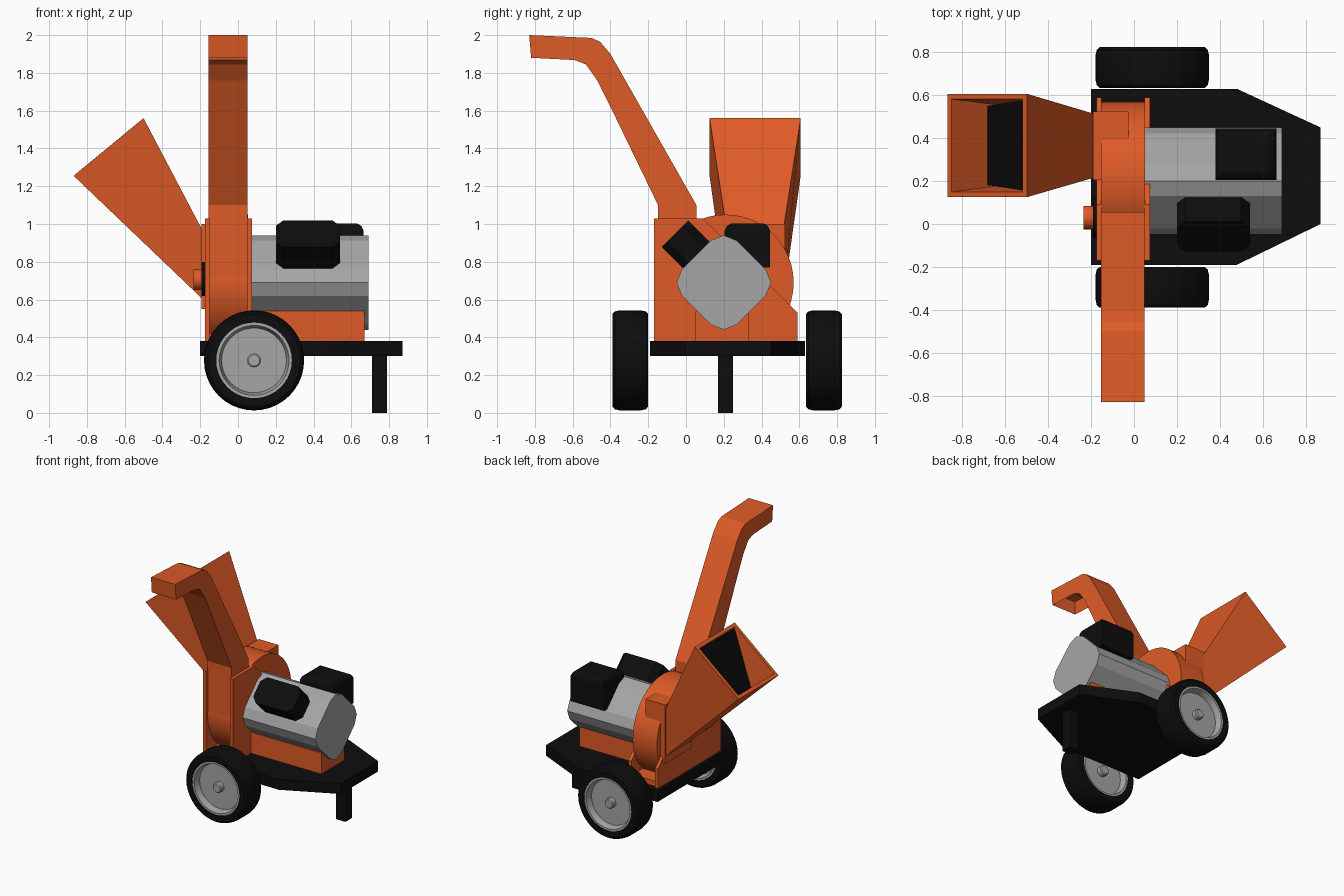
import bpy, bmesh, math
from mathutils import Matrix, Vector

cube = bpy.data.objects.get("Cube")
if cube:
    bpy.data.objects.remove(cube, do_unlink=True)


def material(name, rgb):
    m = bpy.data.materials.new(name)
    m.use_nodes = True
    m.diffuse_color = (*rgb, 1)
    m.node_tree.nodes["Principled BSDF"].inputs["Base Color"].default_value = (*rgb, 1)
    return m


ORANGE = material("orange paint", (0.74, 0.105, 0.02))
BLACK = material("black rubber", (0.004, 0.004, 0.004))
GREY = material("grey metal", (0.38, 0.38, 0.38))


def finish(name, bm, mat, smooth=False):
    bmesh.ops.recalc_face_normals(bm, faces=bm.faces)
    mesh = bpy.data.meshes.new(name)
    bm.to_mesh(mesh)
    bm.free()
    mesh.materials.append(mat)
    ob = bpy.data.objects.new(name, mesh)
    bpy.context.collection.objects.link(ob)
    if smooth:
        bpy.ops.object.select_all(action="DESELECT")
        ob.select_set(True)
        bpy.context.view_layer.objects.active = ob
        bpy.ops.object.shade_smooth_by_angle(angle=math.radians(25))
    return ob


def loft(bm, loops, closed=False, caps=True):
    """Skin a list of equal loops of points; closed joins the last to the first."""
    rows = [[bm.verts.new(p) for p in loop] for loop in loops]
    n = len(rows[0])
    pairs = list(zip(rows, rows[1:])) + ([(rows[-1], rows[0])] if closed else [])
    for a, b in pairs:
        for i in range(n):
            j = (i + 1) % n
            bm.faces.new((a[i], a[j], b[j], b[i]))
    if caps and not closed:
        bm.faces.new(rows[0])
        bm.faces.new(rows[-1])


def prism_x(name, profile, x0, x1, mat, smooth=False):
    """Extrude a y-z profile along x."""
    bm = bmesh.new()
    loft(bm, [[(x, y, z) for y, z in profile] for x in (x0, x1)])
    return finish(name, bm, mat, smooth)


def box(name, lo, hi, mat):
    y0, z0, y1, z1 = lo[1], lo[2], hi[1], hi[2]
    return prism_x(name, [(y0, z0), (y1, z0), (y1, z1), (y0, z1)], lo[0], hi[0], mat)


def circle(y, z, r, n=40):
    return [(y + r * math.cos(math.tau * i / n), z + r * math.sin(math.tau * i / n))
            for i in range(n)]


def lathe_y(name, profile, centre, mat, n=40):
    """Revolve (radius, offset) points about a y axis into a closed ring."""
    cx, cy, cz = centre
    bm = bmesh.new()
    loops = [[(cx + r * math.cos(math.tau * i / n), cy + d, cz + r * math.sin(math.tau * i / n))
              for i in range(n)] for r, d in profile]
    loft(bm, loops, closed=profile[0][0] == profile[-1][0] and len(profile) > 4)
    return finish(name, bm, mat, True)


# Base platform and rear support leg
bm = bmesh.new()
outline = [(-0.2, -0.19), (0.48, -0.19), (0.87, 0), (0.87, 0.45), (0.48, 0.63), (-0.2, 0.63)]
loft(bm, [[(x, y, z) for x, y in outline] for z in (0.3, 0.38)])
finish("platform", bm, BLACK)
box("support_leg", (0.71, 0.17, 0), (0.79, 0.25, 0.31), BLACK)

# Wheels: tyre, dished rim and hub cap
tyre = [(0.2, -0.095), (0.245, -0.095), (0.259, -0.082), (0.265, -0.055), (0.265, 0.055),
        (0.259, 0.082), (0.245, 0.095), (0.2, 0.095), (0.2, -0.095)][:-1]
rim = [(0.203, -0.092), (0.185, -0.092), (0.18, -0.075), (0.17, -0.04),
       (0.17, 0.04), (0.18, 0.075), (0.185, 0.092), (0.203, 0.092)]
for side, y in (("front", -0.295), ("back", 0.73)):
    at = (0.085, y, 0.278)
    lathe_y(side + "_tyre", tyre, at, BLACK)
    lathe_y(side + "_rim", rim, at, GREY)
    lathe_y(side + "_rim_dish", [(0.175, -0.045), (0.175, 0.045)], at, GREY)
    lathe_y(side + "_hub", [(0.03, -0.085), (0.037, -0.078), (0.037, 0.078), (0.03, 0.085)],
            at, GREY, 16)

# Engine block: diamond section with trimmed corners, on a mount
quarter = [(0.25, 0), (0.222, 0.07), (0.07, 0.222)]
section = []
for k in range(4):
    turn = Matrix.Rotation(k * math.pi / 2, 2)
    section += [tuple(turn @ Vector(p) + Vector((0.2, 0.69))) for p in quarter]
prism_x("engine", section, 0.05, 0.69, GREY)
box("engine_mount", (0.05, 0.05, 0.375), (0.67, 0.33, 0.54), ORANGE)

# Fuel tank on top, tapered at the upper rim
bm = bmesh.new()
loft(bm, [[(x, y, z) for x, y in ((0.38 + t, 0.205 + t), (0.665 - t, 0.205 + t),
                                 (0.665 - t, 0.445 - t), (0.38 + t, 0.445 - t))]
          for z, t in ((0.77, 0), (0.965, 0), (0.99, 0.012), (1.003, 0.035))])
finish("fuel_tank", bm, BLACK)

# Air filter box tilted towards the front, corners chamfered
bm = bmesh.new()
a, b, c = 0.17, 0.1, 0.04
octagon = [(a, b - c), (a - c, b), (c - a, b), (-a, b - c),
           (-a, c - b), (c - a, -b), (a - c, -b), (a, c - b)]
loft(bm, [[(x, y, h) for x, y in octagon] for h in (0.13, 0.365)])
bm.transform(Matrix.Translation((0.37, 0.2, 0.69)) @ Matrix.Rotation(math.pi / 4, 4, "X"))
finish("air_filter", bm, BLACK)

# Rotor drum between two side plates
prism_x("rotor_drum", circle(0.21, 0.69, 0.36, 48), -0.153, 0.052, ORANGE, True)
plate = [(-0.17, 0.378), (0.59, 0.378), (0.59, 0.53), (0.09, 1.03), (-0.17, 1.03)]
prism_x("left_side_plate", plate, 0.05, 0.075, ORANGE)
prism_x("right_side_plate", plate, -0.175, -0.152, ORANGE)
box("housing_floor", (-0.16, -0.15, 0.378), (0.06, 0.57, 0.42), ORANGE)

# Bearing and shaft cap on the outer side plate
prism_x("bearing_plate", circle(0.03, 0.71, 0.09, 24), -0.192, -0.17, BLACK, True)
prism_x("shaft_cap", circle(0.03, 0.705, 0.055, 24), -0.236, -0.19, ORANGE, True)

# Discharge chute, hollow under its outlet
chute_path = [(-0.148, 0.69), (-0.148, 1.1), (-0.39, 1.6), (-0.47, 1.76), (-0.53, 1.845),
              (-0.59, 1.868), (-0.82, 1.88), (-0.83, 2.0), (-0.5, 1.985), (-0.455, 1.965),
              (-0.4, 1.9), (0.055, 1.1), (0.055, 0.69)]
bm = bmesh.new()
loft(bm, [[(x, y, z) for y, z in chute_path] for x in (-0.155, 0.05)])
bmesh.ops.recalc_face_normals(bm, faces=bm.faces)
outlet = [f for f in bm.faces if f.normal.z < -0.9 and f.calc_center_median().y < -0.65]
bmesh.ops.inset_region(bm, faces=outlet, thickness=0.02)
for v in {v for f in outlet for v in f.verts}:
    v.co.z += 0.09
finish("discharge_chute", bm, ORANGE)

# Feed hopper: throat box, flared open funnel and rubber flap
box("hopper_throat", (-0.192, 0.205, 0.55), (-0.025, 0.525, 1.0), ORANGE)


def rectangle(low, high, y0, y1):
    (x0, z0), (x1, z1) = low, high
    return [(x0, y0, z0), (x0, y1, z0), (x1, y1, z1), (x1, y0, z1)]


bm = bmesh.new()
loft(bm, [rectangle((-0.19, 0.605), (-0.19, 0.97), 0.215, 0.515),
          rectangle((-0.87, 1.255), (-0.5, 1.56), 0.125, 0.607),
          rectangle((-0.85, 1.272), (-0.52, 1.544), 0.15, 0.582),
          rectangle((-0.19, 0.64), (-0.19, 0.94), 0.235, 0.495)], closed=True)
finish("feed_hopper", bm, ORANGE)

bm = bmesh.new()
loft(bm, [[(x + dx, y, z) for x, y, z in ((-0.685, 0.182, 1.105), (-0.685, 0.55, 1.105),
                                          (-0.522, 0.575, 1.53), (-0.522, 0.157, 1.53))]
          for dx in (0, 0.008)])
finish("rubber_flap", bm, BLACK)
